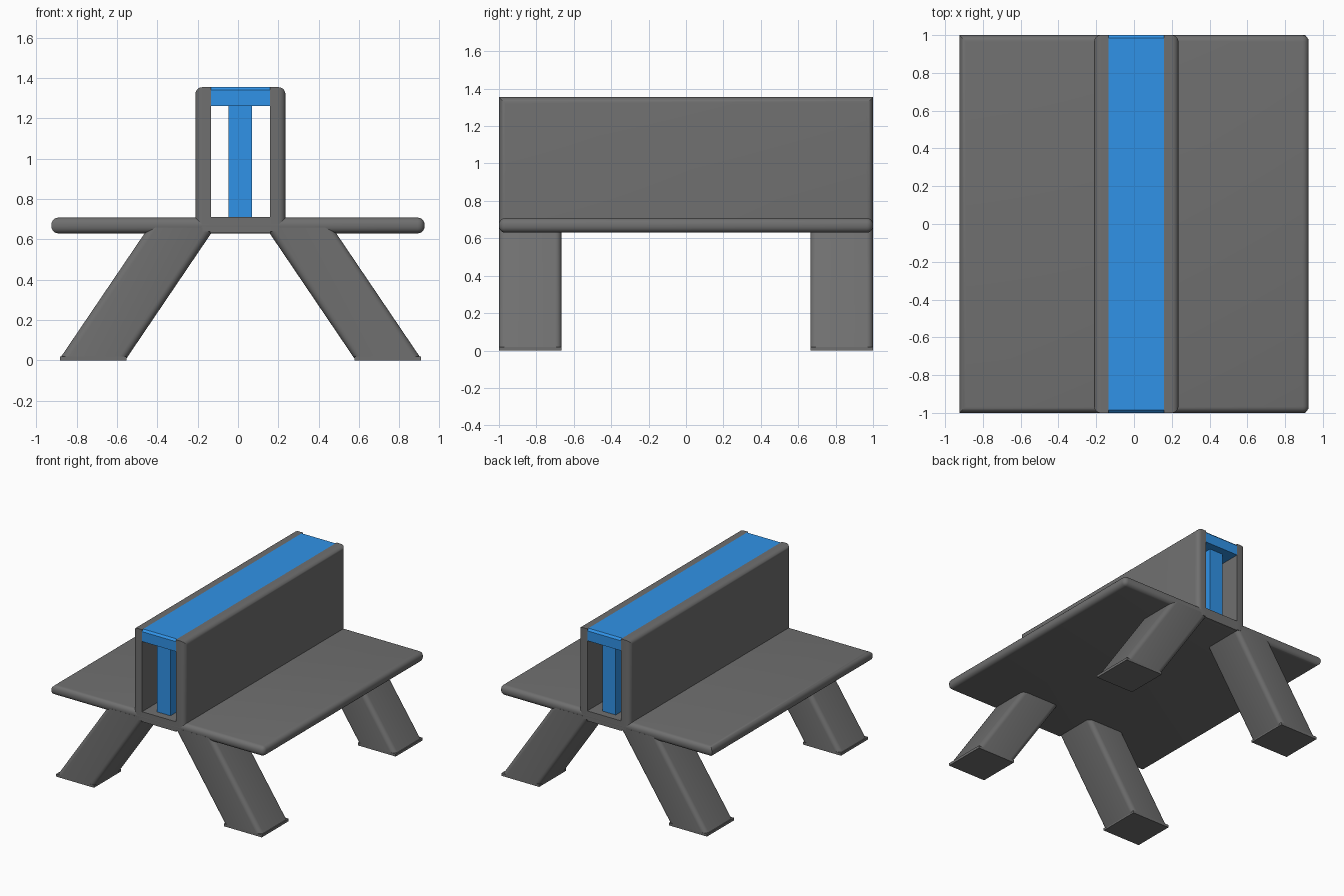
import bpy, bmesh
from mathutils import Vector

if "Cube" in bpy.data.objects:
    bpy.data.objects.remove(bpy.data.objects["Cube"])

CX = 0.012          # backrest and legs are centred slightly right of the seat
R = 0.034           # edge rounding

blue = bpy.data.materials.new("blue")
blue.diffuse_color = (0.03, 0.29, 0.8, 1)
blue.use_nodes = True
blue.node_tree.nodes["Principled BSDF"].inputs["Base Color"].default_value = blue.diffuse_color
dark = bpy.data.materials.new("dark_grey")
dark.diffuse_color = (0.16, 0.16, 0.16, 1)
dark.use_nodes = True
dark.node_tree.nodes["Principled BSDF"].inputs["Base Color"].default_value = dark.diffuse_color


def make(name, bm, mat=dark):
    bmesh.ops.recalc_face_normals(bm, faces=bm.faces)
    me = bpy.data.meshes.new(name)
    bm.to_mesh(me)
    bm.free()
    ob = bpy.data.objects.new(name, me)
    bpy.context.collection.objects.link(ob)
    me.materials.append(mat)
    bpy.ops.object.select_all(action='DESELECT')
    ob.select_set(True)
    bpy.context.view_layer.objects.active = ob
    bpy.ops.object.shade_smooth_by_angle(angle=0.6)
    return ob


def add_box(bm, lo, hi):
    lo, hi = Vector(lo), Vector(hi)
    verts = bmesh.ops.create_cube(bm, size=1)["verts"]
    for v in verts:
        v.co = (lo + hi) / 2 + v.co * (hi - lo)
    return verts


def bevel(bm, test, width=R, segments=5):
    edges = [e for e in bm.edges if test(e.verts[0].co, e.verts[1].co)]
    bmesh.ops.bevel(bm, geom=edges, offset=width, segments=segments,
                    profile=0.5, affect='EDGES')


# Seat slab: all edges rounded except the left upright corners
bm = bmesh.new()
add_box(bm, (-0.925, -1, 0.63), (0.925, 1, 0.708))
bevel(bm, lambda a, b: not (abs(a.z - b.z) > 0.01 and a.x < 0))
make("seat", bm)

# Backrest panels: outer edges rounded, inner edges square
for s, side in ((-1, "left"), (1, "right")):
    bm = bmesh.new()
    xs = sorted((CX + s * 0.147, CX + s * 0.223))
    add_box(bm, (xs[0], -1, 0.64), (xs[1], 1, 1.355))
    bevel(bm, lambda a, b: min(s * (a.x - CX), s * (b.x - CX)) > 0.2
          and max(a.z, b.z) > 1)
    make(f"{side}_back_panel", bm)

# Floor of the channel between the panels, square at both ends
bm = bmesh.new()
add_box(bm, (CX - 0.15, -1, 0.632), (CX + 0.15, 1, 0.71))
make("channel_floor", bm)

# Blue cap with chamfered ends, and the divider beneath it
bm = bmesh.new()
add_box(bm, (CX - 0.147, -1, 1.262), (CX + 0.147, 1, 1.355))
bevel(bm, lambda a, b: a.z > 1.3 and b.z > 1.3 and abs(a.y - b.y) < 0.01,
      width=0.015, segments=1)
make("top_cap", bm, blue)

bm = bmesh.new()
add_box(bm, (CX - 0.058, -0.94, 0.705), (CX + 0.058, 0.94, 1.265))
make("centre_divider", bm, blue)

# Four splayed legs with rounded long edges and a thin square foot
for sx, side in ((-1, "left"), (1, "right")):
    for sy, end in ((-1, "front"), (1, "back")):
        ys = sorted((sy * 0.665, sy * 1.0))
        xs = sorted((CX + sx * 0.565, CX + sx * 0.895))
        bm = bmesh.new()
        for v in add_box(bm, (xs[0], ys[0], 0.01), (xs[1], ys[1], 0.66)):
            if v.co.z > 0.3:
                v.co.x -= sx * 0.44
        bevel(bm, lambda a, b: abs(a.z - b.z) > 0.1)
        add_box(bm, (xs[0], ys[0], 0), (xs[1], ys[1], 0.02))
        make(f"{end}_{side}_leg", bm)
